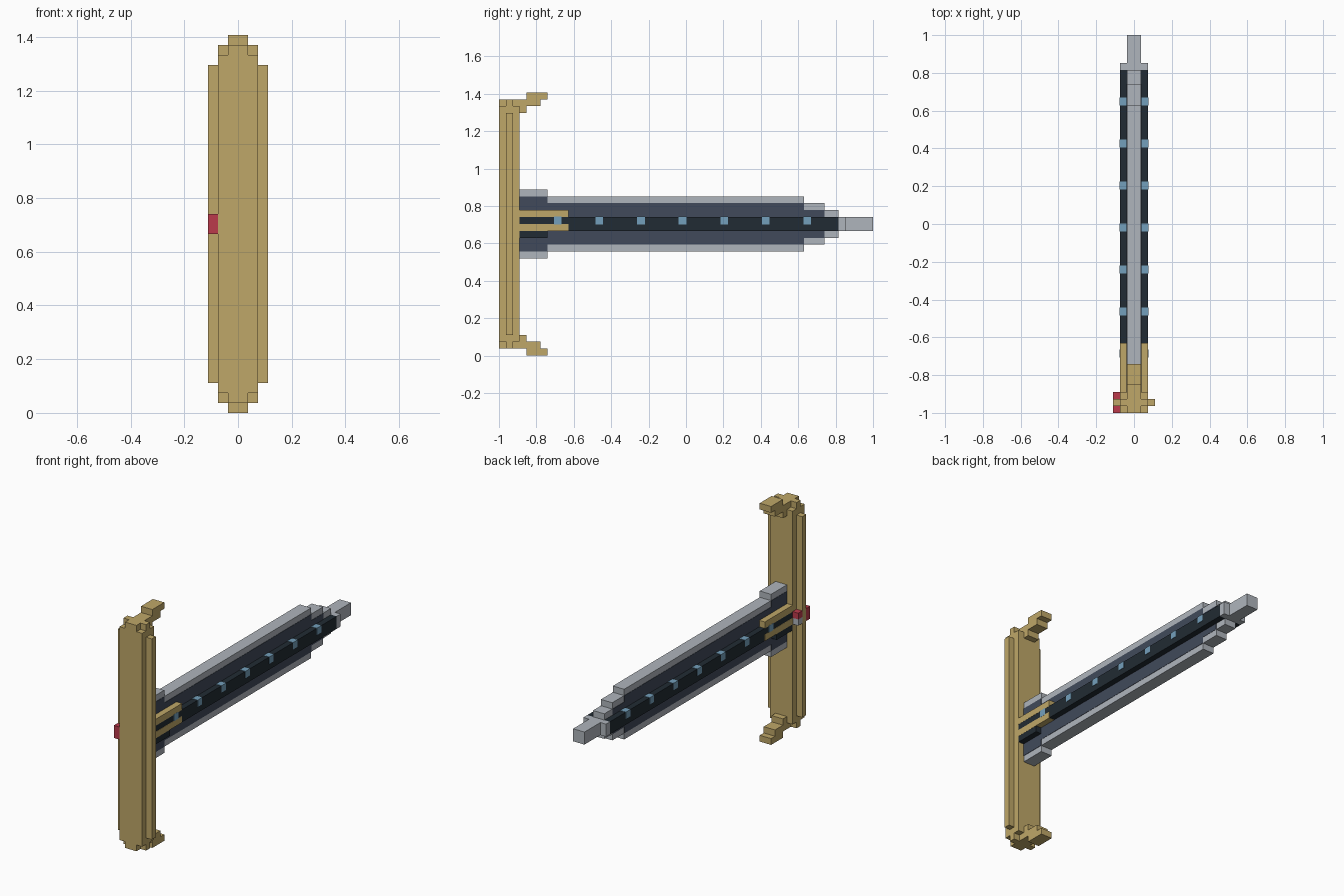
import bpy
import bmesh
from mathutils import Matrix, Vector

U = 1 / 27          # edge of one grid cell
PROUD = 0.05        # how far inlays stand out, in cells

cube = bpy.data.objects.get("Cube")
if cube:
    bpy.data.objects.remove(cube, do_unlink=True)


def linear(c):
    c /= 255
    return c / 12.92 if c <= 0.04045 else ((c + 0.055) / 1.055) ** 2.4


def material(name, *rgb):
    mat = bpy.data.materials.new(name)
    mat.use_nodes = True
    colour = tuple(linear(c) for c in rgb) + (1.0,)
    mat.diffuse_color = colour
    mat.node_tree.nodes["Principled BSDF"].inputs["Base Color"].default_value = colour
    return mat


gold = material("brass gold", 191, 167, 104)
silver = material("pale steel", 175, 181, 188)
slate = material("slate blue", 65, 74, 91)
black = material("near black", 33, 43, 51)
blue = material("light blue", 116, 160, 188)
red = material("crimson", 187, 58, 75)


def part(name, mat, boxes, grow=0):
    """Object of boxes, each (x range, y range, z range) in cells."""
    bm = bmesh.new()
    for box in boxes:
        lo = Vector([r[0] - grow for r in box])
        hi = Vector([r[1] + grow for r in box])
        place = Matrix.Translation((lo + hi) / 2 * U) @ Matrix.Diagonal((hi - lo) * U).to_4x4()
        bmesh.ops.create_cube(bm, size=1, matrix=place)
    mesh = bpy.data.meshes.new(name)
    bm.to_mesh(mesh)
    bm.free()
    mesh.materials.append(mat)
    obj = bpy.data.objects.new(name, mesh)
    bpy.context.collection.objects.link(obj)
    return obj


def half(w):
    return (-w, w)


def both_sides(y, z):
    return [((1, 2), y, z), ((-2, -1), y, z)]


def top_and_bottom(x, y, z):
    return [(x, y, z), (x, y, (38 - z[1], 38 - z[0]))]


# Upright crossguard with side ridges and stepped ends
part("crossguard", gold, [
    (half(2), (-27, -24), (2, 36)),
    (half(1), (-27, -24), (1, 37)),
    (half(2), (-26, -25), (1, 37)),
    (half(3), (-26, -25), (3, 35)),
])

# Hooked tips of the crossguard
part("guard_hooks", gold,
     top_and_bottom(half(1), (-23, -20), (37, 38))
     + top_and_bottom(half(1), (-24, -21), (36, 37))
     + top_and_bottom(half(1), (-24, -23), (35, 36)))

# Side button
part("button", red, [
    ((-3, -2), (-27, -26), (18, 20)),
    ((-3, -2), (-25, -24), (19, 20)),
])
part("button_base", silver, [((-3, -2), (-25, -24), (18, 19))])

# Stepped blade, collar and point
part("blade", silver, [
    (half(1), (-24, -20), (14, 24)),
    (half(1), (-20, 17), (15, 23)),
    (half(1), (17, 20), (16, 22)),
    (half(1), (20, 22), (17, 21)),
    (half(2), (22, 23), (18, 20)),
    (half(1), (23, 27), (18, 20)),
])

# Dark inlaid panels on the blade sides
part("blade_panels", slate, [
    (half(1 + PROUD), (-24, -20), (15, 23)),
    (half(1 + PROUD), (-20, 17), (16, 22)),
    (half(1 + PROUD), (17, 20), (17, 21)),
])

# Raised black strip along each side, with a short lower block by the guard
part("side_strips", black, both_sides((-24, 22), (18, 20)))
part("lower_blocks", black, both_sides((-24, -20), (17, 18)))

# Gold rails at the blade root
part("root_rails", gold,
     both_sides((-24, -17), (20, 21)) + both_sides((-24, -17), (18, 19)), PROUD / 2)

# Row of small lights
lights = []
for y in range(-19, 18, 6):
    lights += both_sides((y, y + 1), (19, 20))
part("lights", blue, lights, PROUD)
